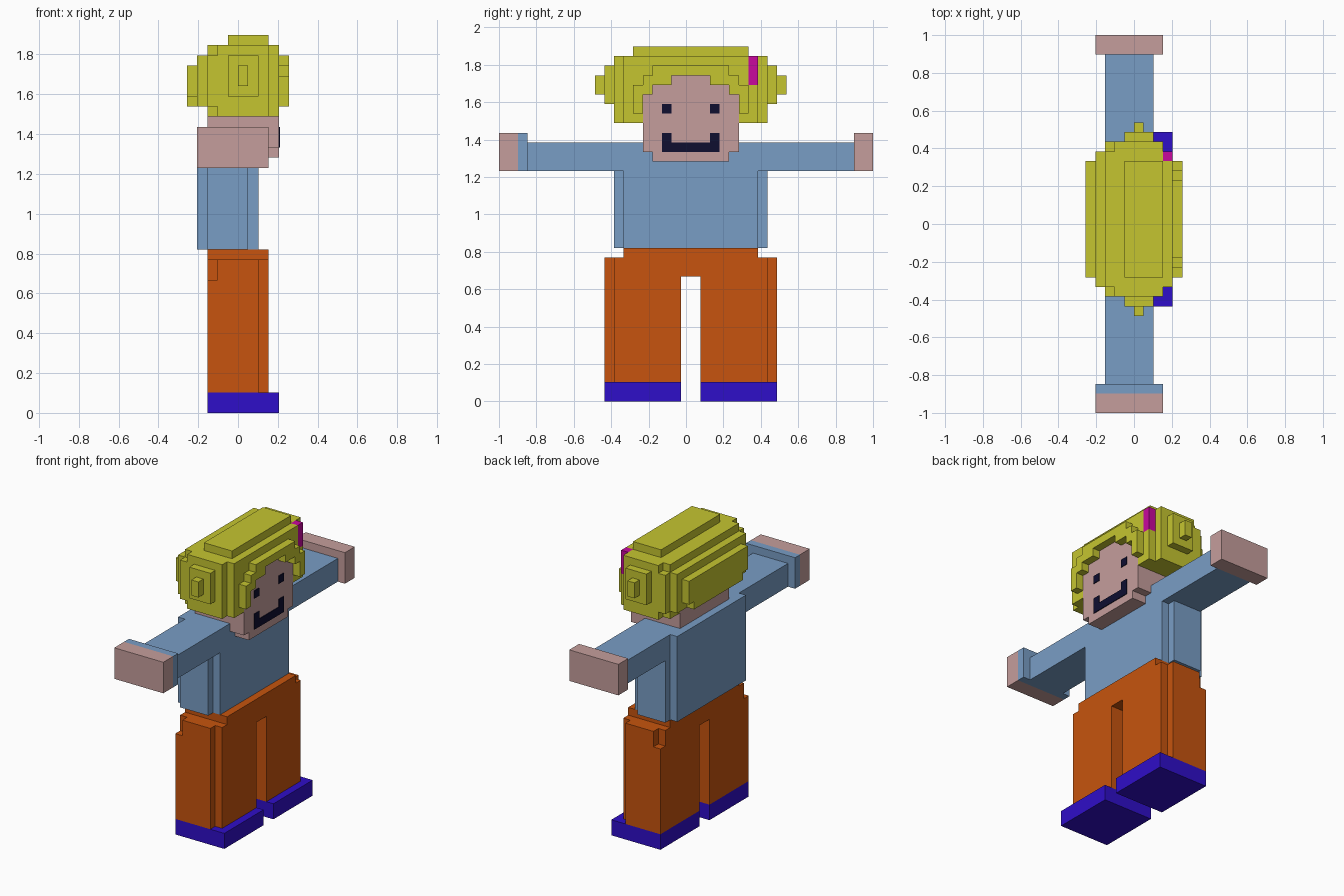
import bpy, bmesh, math
from mathutils import Vector

if "Cube" in bpy.data.objects:
    bpy.data.objects.remove(bpy.data.objects["Cube"], do_unlink=True)

U = 2 / 39      # size of one block; y runs 0..39, x is centred, z starts at 0


def material(name, rgb):
    lin = [(c / 255 / 12.92) if c < 11 else ((c / 255 + 0.055) / 1.055) ** 2.4 for c in rgb]
    m = bpy.data.materials.new(name)
    m.use_nodes = True
    m.diffuse_color = (*lin, 1)
    m.node_tree.nodes["Principled BSDF"].inputs["Base Color"].default_value = (*lin, 1)
    return m


YELLOW = material("hair yellow", (197, 197, 48))
SKIN = material("skin pink", (197, 158, 156))
BLUE = material("shirt blue", (121, 157, 197))
ORANGE = material("trouser orange", (199, 84, 14))
INDIGO = material("shoe indigo", (47, 14, 200))
MAGENTA = material("hairpin magenta", (200, 8, 158))
NAVY = material("face navy", (14, 14, 48))


def cells(boxes):
    """All unit blocks inside boxes given as x0, x1, y0, y1, z0, z1."""
    return {(x, y, z) for x0, x1, y0, y1, z0, z1 in boxes
            for x in range(x0, x1) for y in range(y0, y1) for z in range(z0, z1)}


def mirror(boxes):
    """Add the copy of each box on the other side of the body (y = 20)."""
    return boxes + [(a, b, 40 - d, 40 - c, e, f) for a, b, c, d, e, f in boxes]


def block_part(name, mat, filled, plate=False):
    """Skin a set of blocks, merging flat areas; plate squashes it onto the face."""
    bm = bmesh.new()
    verts = {}

    def vert(p):
        if p not in verts:
            x = 4 + (p[0] - 4) * 0.1 if plate else p[0]
            verts[p] = bm.verts.new((x * U, -1 + p[1] * U, p[2] * U))
        return verts[p]

    for c in sorted(filled):
        for axis in range(3):
            for side in (0, 1):
                n = list(c)
                n[axis] += 1 if side else -1
                if tuple(n) in filled:
                    continue
                b, d = (axis + 1) % 3, (axis + 2) % 3
                quad = []
                for i, j in ((0, 0), (1, 0), (1, 1), (0, 1)):
                    p = list(c)
                    p[axis] += side
                    p[b] += i
                    p[d] += j
                    quad.append(vert(tuple(p)))
                bm.faces.new(quad if side else quad[::-1])
    bmesh.ops.dissolve_limit(bm, angle_limit=math.radians(1), verts=bm.verts[:], edges=bm.edges[:])
    me = bpy.data.meshes.new(name)
    bm.to_mesh(me)
    bm.free()
    me.materials.append(mat)
    ob = bpy.data.objects.new(name, me)
    bpy.context.collection.objects.link(ob)
    return ob


# Shoes
block_part("right_shoe", INDIGO, cells([(-3, 4, 11, 19, 0, 2)]))
block_part("left_shoe", INDIGO, cells([(-3, 4, 21, 29, 0, 2)]))

# Trousers: legs, thin outer seams with a notch at the back, waist
trousers = cells(mirror([(-3, 3, 12, 19, 2, 15), (-3, 2, 11, 12, 2, 15)])
                 + [(-3, 3, 13, 27, 13, 16), (-3, 3, 12, 28, 13, 15)])
trousers -= cells(mirror([(-3, -2, 11, 12, 13, 15)]))
block_part("trousers", ORANGE, trousers)

# Shirt: torso, side panels, sleeves and the single wide cuff
block_part("shirt", BLUE, cells([
    (-4, 2, 13, 27, 16, 27), (-3, 1, 12, 28, 16, 24),
    (-3, 2, 3, 37, 24, 27), (-4, 3, 2, 3, 24, 28)]))

# Hands
block_part("right_hand", SKIN, cells([(-4, 3, 0, 2, 24, 28)]))
block_part("left_hand", SKIN, cells([(-4, 3, 37, 39, 24, 28)]))

# Head, rounded at chin and crown
head = cells([(-3, 4, 16, 24, 25, 33), (-3, 4, 15, 25, 26, 32), (-3, 4, 18, 22, 33, 34)])
block_part("head", SKIN, head)

# Hairpin
pin = cells([(3, 4, 26, 27, 33, 36)])
block_part("hairpin", MAGENTA, pin)

# Hair: stepped cap, side knobs, back pad and fringe around the face
hair = cells([
    (-1, 3, 14, 26, 36, 37), (-3, 4, 13, 27, 29, 36), (-4, 4, 13, 27, 30, 35),
    (-2, 3, 12, 28, 29, 36), (-3, 3, 12, 28, 30, 35),
    (-1, 2, 11, 29, 31, 35), (0, 1, 10, 30, 32, 34),
    (-5, -4, 14, 26, 31, 34), (-5, -4, 15, 25, 30, 31)])
hair |= cells(mirror([(4, 5, 14, 15, 30, 33), (4, 5, 15, 16, 32, 34),
                      (4, 5, 16, 18, 33, 35), (4, 5, 18, 20, 34, 35)]))
block_part("hair", YELLOW, hair - head - pin)

# Eyes and smile as thin plates
block_part("right_eye", NAVY, cells([(4, 5, 17, 18, 30, 31)]), True)
block_part("left_eye", NAVY, cells([(4, 5, 22, 23, 30, 31)]), True)
block_part("mouth", NAVY, cells([(4, 5, 17, 23, 26, 27)] + mirror([(4, 5, 17, 18, 27, 28)])), True)
